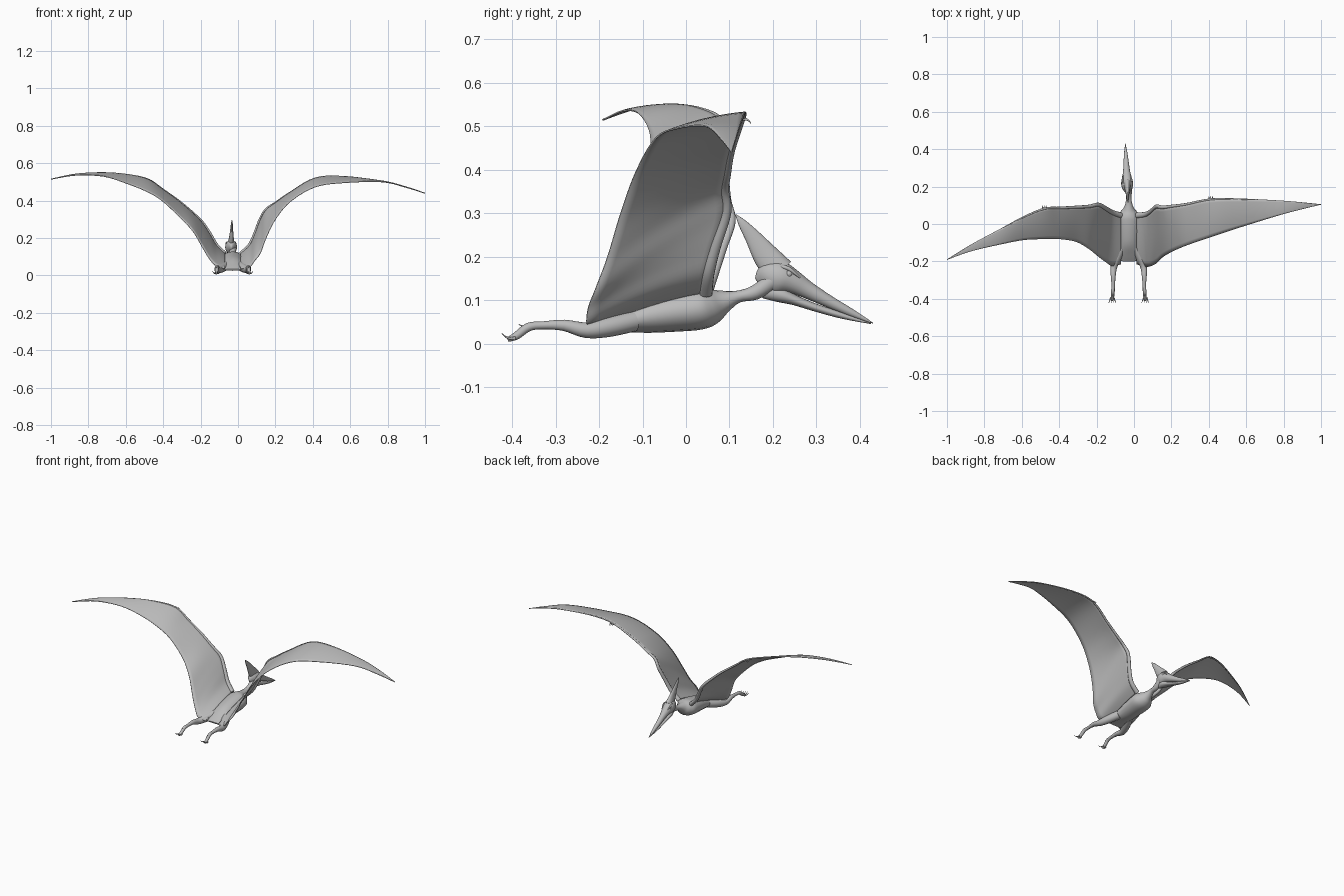
import bpy, bmesh, math
from mathutils import Vector

cube = bpy.data.objects.get("Cube")
if cube:
    bpy.data.objects.remove(cube)

MID = -0.028  # centre line of the body

skin = bpy.data.materials.new("grey_skin")
skin.use_nodes = True
GREY = (0.5, 0.5, 0.5, 1)
skin.diffuse_color = GREY
skin.node_tree.nodes["Principled BSDF"].inputs["Base Color"].default_value = GREY


def finish(name, bm):
    """Turn a bmesh into a smooth, coloured object."""
    bmesh.ops.recalc_face_normals(bm, faces=bm.faces)
    mesh = bpy.data.meshes.new(name)
    bm.to_mesh(mesh)
    bm.free()
    mesh.materials.append(skin)
    obj = bpy.data.objects.new(name, mesh)
    bpy.context.collection.objects.link(obj)
    bpy.ops.object.select_all(action='DESELECT')
    obj.select_set(True)
    bpy.context.view_layer.objects.active = obj
    bpy.ops.object.shade_smooth_by_angle(angle=math.radians(60))
    return obj


def refine(rows, steps):
    """Catmull-Rom interpolation through rows of numbers."""
    out = []
    for i in range(len(rows) - 1):
        a, b, c, d = (rows[max(i - 1, 0)], rows[i], rows[i + 1],
                      rows[min(i + 2, len(rows) - 1)])
        for s in range(steps):
            t = s / steps
            out.append([q + t / 2 * (r - p + t * (2 * p - 5 * q + 4 * r - w
                        + t * (3 * (q - r) + w - p)))
                        for p, q, r, w in zip(a, b, c, d)])
    return out + [list(rows[-1])]


def loft(name, rows, ref=(1, 0, 0), steps=4, sides=16):
    """Tube of ellipses; each row is x, y, z, radius along ref, other radius."""
    rows = refine(rows, steps)
    centres = [Vector(r[:3]) for r in rows]
    bm = bmesh.new()
    rings = []
    for i, row in enumerate(rows):
        tangent = centres[min(i + 1, len(rows) - 1)] - centres[max(i - 1, 0)]
        tangent.normalize()
        u = Vector(ref) - tangent * tangent.dot(Vector(ref))
        u.normalize()
        v = tangent.cross(u)
        ring = []
        for k in range(sides):
            a = math.tau * k / sides
            ring.append(bm.verts.new(centres[i] + u * math.cos(a) * max(row[3], 0.0004)
                                     + v * math.sin(a) * max(row[4], 0.0004)))
        rings.append(ring)
    for a, b in zip(rings, rings[1:]):
        for k in range(sides):
            n = (k + 1) % sides
            bm.faces.new((a[k], a[n], b[n], b[k]))
    bm.faces.new(rings[0])
    bm.faces.new(rings[-1])
    return finish(name, bm)


def claw(name, start, direction, curl, length, radius):
    """Small hooked digit that bends towards curl."""
    start, direction, curl = Vector(start), Vector(direction), Vector(curl)
    rows = []
    for t in (0, 0.4, 0.75, 1):
        p = start + direction * length * t + curl * length * t * t
        rows.append((*p, radius * (1 - 0.85 * t), radius * (1 - 0.85 * t)))
    loft(name, rows, (0.9, 0.1, 0.2), 2, 8)


def wing(side, stations):
    """Membrane and arm; stations are x, lead y, lead z, trail y, trail z."""
    fine = refine(stations, 5)
    chord_steps = 10
    bm = bmesh.new()
    grid = []
    for x, ly, lz, ty, tz in fine:
        lead, trail = Vector((x, ly, lz)), Vector((x, ty, tz))
        chord = trail - lead
        lift = Vector((0, -chord.z, chord.y)) * -0.14  # gentle billow
        grid.append([bm.verts.new(lead + chord * t + lift * t * (1 - t))
                     for t in (j / chord_steps for j in range(chord_steps + 1))])
    for a, b in zip(grid, grid[1:]):
        for j in range(chord_steps):
            bm.faces.new((a[j], a[j + 1], b[j + 1], b[j]))
    membrane = finish(side + "_wing_membrane", bm)
    solid = membrane.modifiers.new("thickness", 'SOLIDIFY')
    solid.thickness = 0.004
    solid.offset = 0
    # arm and long finger along the leading edge
    last = len(stations) - 1
    arm = []
    for i, (x, ly, lz, _, _) in enumerate(stations):
        r = 0.002 + 0.013 * (1 - i / last) ** 1.3
        arm.append((x, ly - 0.6 * r, lz - 0.3 * r, r, r * 0.8))
    loft(side + "_wing_arm", arm, (0, 1, 0), 5, 12)
    # three hooked fingers at the wrist
    wrist = stations[7]
    for k in range(3):
        claw(f"{side}_wing_claw_{k + 1}",
             (wrist[0] + 0.007 * (k - 1), wrist[1] - 0.004, wrist[2] - 0.004),
             (0.2 * (k - 1), 1, 0.1), (0, -0.3, -0.5), 0.026, 0.004)


# Body and neck in one sweep: y, z, half width, half height
torso = [(-.198, .03, .045, .005), (-.16, .043, .06, .017), (-.10, .06, .055, .036),
         (-.03, .072, .06, .045), (.03, .08, .062, .048), (.06, .087, .048, .042),
         (.085, .096, .028, .028), (.12, .108, .016, .014), (.16, .118, .016, .017),
         (.20, .145, .02, .02)]
loft("body_and_neck", [(MID, y, z, w, h) for y, z, w, h in torso])


def head_x(y):
    """The head is turned very slightly to the right."""
    return MID - 0.008 - 0.045 * (y - 0.2)


# Skull running into the upper beak, lower jaw, and thin crest
skull = [(.165, .14, .004, .012), (.185, .15, .024, .034), (.215, .152, .032, .038),
         (.245, .142, .027, .028), (.28, .123, .019, .02), (.33, .096, .014, .014),
         (.38, .071, .009, .009), (.43, .047, .001, .001)]
jaw = [(.18, .122, .012, .018), (.215, .113, .022, .018), (.25, .1, .02, .012),
       (.30, .082, .015, .009), (.36, .064, .010, .007), (.425, .046, .001, .001)]
crest = [(.215, .165, .02, .035), (.185, .2, .013, .03), (.155, .243, .008, .019),
         (.13, .276, .005, .01), (.114, .297, .001, .001)]
for name, rows in (("skull_and_upper_beak", skull), ("lower_jaw", jaw), ("crest", crest)):
    loft(name, [(head_x(y), y, z, w, h) for y, z, w, h in rows])

# Eyes with a brow ridge
for side, s in (("left", 1), ("right", -1)):
    x = head_x(.235)
    loft(side + "_eye", [(x + s * .02, .236, .16, .009, .009), (x + s * .027, .236, .16, .007, .007),
                         (x + s * .030, .236, .16, .001, .001)], (0, 1, 0), 3, 12)
    loft(side + "_brow", [(x + s * .018, .21, .178, .003, .003), (x + s * .024, .235, .173, .005, .005),
                          (x + s * .019, .262, .152, .002, .002)], (1, 0, 0), 3, 8)

# Hind legs and feet: distance from the centre line, y, z, radius
leg = [(.035, -.12, .052, .024), (.062, -.18, .038, .023), (.08, -.23, .031, .018),
       (.083, -.28, .042, .013), (.083, -.33, .042, .009), (.085, -.362, .038, .010),
       (.087, -.39, .018, .009), (.088, -.41, .009, .005)]
for side, s in (("left", 1), ("right", -1)):
    loft(side + "_leg", [(MID + s * d, y, z, r, r) for d, y, z, r in leg])
    for k in range(4):
        spread = (k - 1.5) * 0.25
        claw(f"{side}_toe_{k + 1}", (MID + s * .088 + spread * .02, -.393, .012),
             (spread, -1, -0.25), (0, 0.1, 0.6), .034, .0045)
    claw(side + "_heel_spur", (MID + s * .085, -.36, .04), (0, -1, -.3), (0, 0, .5), .025, .004)

# Wings, posed differently on each side
wing("right", [(-.07, .055, .12, -.215, .035), (-.115, .07, .165, -.225, .05),
               (-.15, .09, .225, -.205, .085), (-.19, .11, .285, -.175, .15),
               (-.24, .10, .335, -.135, .235), (-.31, .095, .395, -.095, .31),
               (-.40, .09, .46, -.08, .395), (-.48, .085, .515, -.08, .445),
               (-.59, .04, .54, -.085, .49), (-.72, -.03, .55, -.11, .53),
               (-.87, -.11, .542, -.145, .535), (-1, -.19, .515, -.191, .514)])
wing("left", [(.015, .055, .12, -.215, .035), (.062, .06, .165, -.228, .045),
              (.09, .075, .225, -.225, .08), (.12, .10, .305, -.21, .12),
              (.15, .095, .355, -.18, .20), (.20, .10, .39, -.15, .30),
              (.28, .11, .445, -.115, .395), (.41, .135, .52, -.07, .472),
              (.56, .135, .53, -.02, .495), (.77, .125, .505, .045, .5),
              (.90, .115, .473, .08, .47), (1, .105, .44, .104, .439)])
